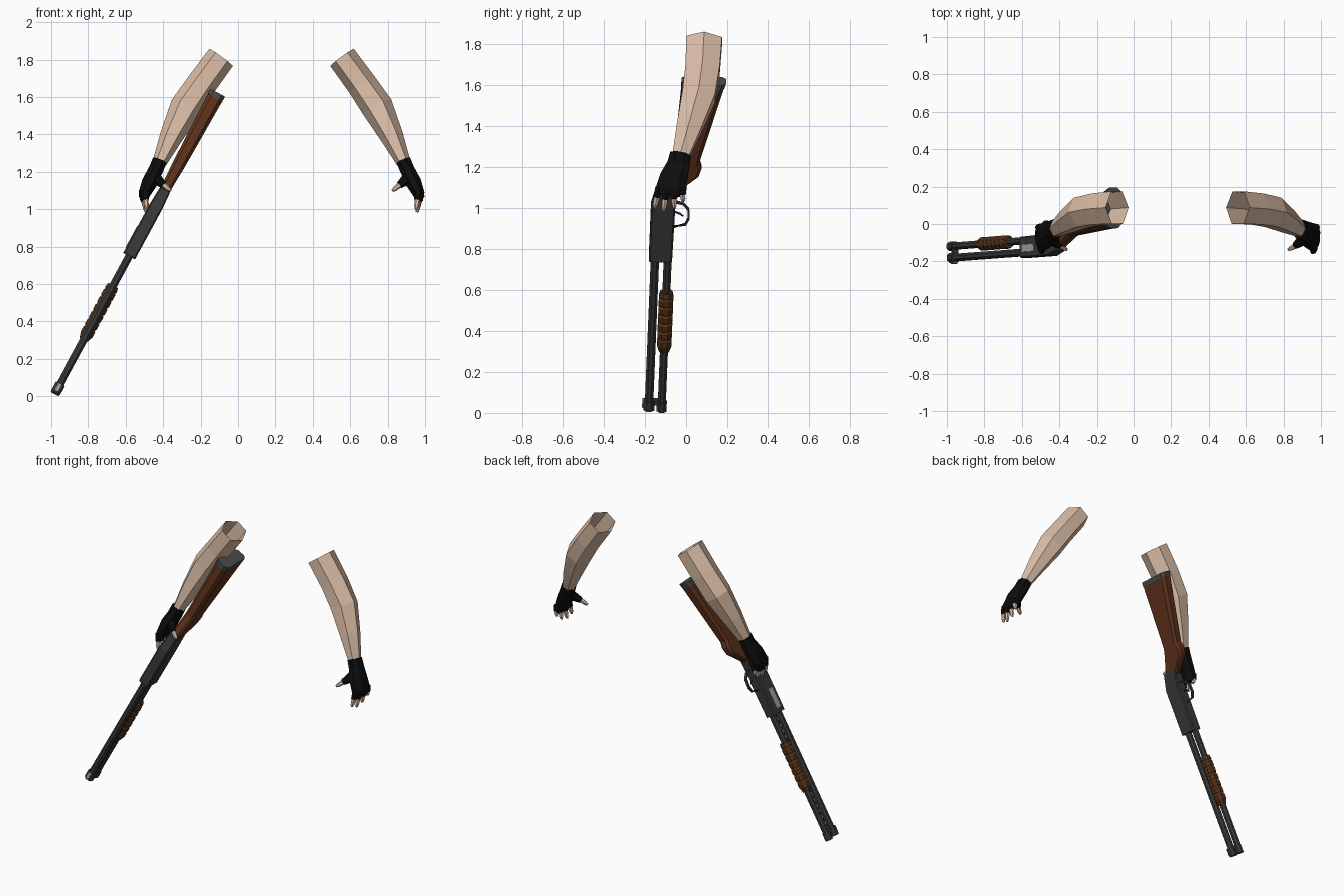
import bpy, bmesh, math
from mathutils import Vector, Matrix

cube = bpy.data.objects.get("Cube")
if cube:
    bpy.data.objects.remove(cube, do_unlink=True)


def material(name, r, g, b):
    m = bpy.data.materials.new(name)
    m.use_nodes = True
    m.diffuse_color = (r, g, b, 1)
    node = m.node_tree.nodes["Principled BSDF"]
    node.inputs["Base Color"].default_value = (r, g, b, 1)
    node.inputs["Roughness"].default_value = 0.8
    return m


skin = material("skin", 0.72, 0.52, 0.39)
black = material("black_glove", 0.004, 0.004, 0.004)
metal = material("dark_gunmetal", 0.042, 0.042, 0.042)
steel = material("light_steel", 0.4, 0.4, 0.4)
walnut = material("walnut", 0.115, 0.033, 0.012)
brown = material("grip_brown", 0.09, 0.032, 0.01)
orange = material("grip_orange", 0.27, 0.10, 0.025)
rubber = material("grey_rubber", 0.07, 0.07, 0.07)

# Gun frame: local x runs muzzle to butt, local y is the underside, local z the side
along = Vector((0.476, 0.036, 0.879)).normalized()
under = (Vector((0, 1, 0)) - along * along.y).normalized()
side = along.cross(under)
GUN = Matrix((along, under, side)).transposed().to_4x4()
GUN.translation = (-0.975, -0.181, 0.022)

# Arm frame: the two arms mirror about this plane
ARM = Matrix.Translation((0.233, 0, 0))


def skin_rings(name, rings, mats, frame, caps=True, segment_mats=None):
    """Bridge equal rings of points; segment_mats picks the material per segment."""
    bm = bmesh.new()
    loops = [[bm.verts.new(p) for p in ring] for ring in rings]
    n = len(loops[0])
    for k in range(len(loops) - 1):
        for i in range(n):
            j = (i + 1) % n
            f = bm.faces.new((loops[k][i], loops[k][j], loops[k + 1][j], loops[k + 1][i]))
            f.material_index = segment_mats[k] if segment_mats else 0
    if caps:
        bm.faces.new(loops[0])
        bm.faces.new(loops[-1]).material_index = segment_mats[-1] if segment_mats else 0
    bmesh.ops.recalc_face_normals(bm, faces=bm.faces)
    mesh = bpy.data.meshes.new(name)
    bm.to_mesh(mesh)
    bm.free()
    for m in mats:
        mesh.materials.append(m)
    ob = bpy.data.objects.new(name, mesh)
    bpy.context.collection.objects.link(ob)
    ob.matrix_world = frame
    if frame is ARM:
        ob.modifiers.new("mirror", "MIRROR").use_mirror_merge = False
    return ob


def tube(name, path, mats, frame, sides=8, phase=0.0, **kw):
    """Path entries are (x, y, z, side radius, y radius)."""
    offset = Vector((0.233, 0, 0)) if frame is ARM else Vector()
    pts = [Vector(p[:3]) - offset for p in path]
    rings = []
    for i, p in enumerate(path):
        t = (pts[min(i + 1, len(pts) - 1)] - pts[max(i - 1, 0)]).normalized()
        ref = Vector((0, 1, 0)) if abs(t.y) < 0.9 else Vector((1, 0, 0))
        v = (ref - t * ref.dot(t)).normalized()
        u = t.cross(v)
        angles = [phase + math.tau * k / sides for k in range(sides)]
        rings.append([pts[i] + u * p[3] * math.cos(a) + v * p[4] * math.sin(a) for a in angles])
    return skin_rings(name, rings, mats, frame, **kw)


def body(name, sections, mat, chamfer=0.25):
    """Chamfered block from sections (position, top, bottom, half width)."""
    rings = []
    for x, top, bottom, w in sections:
        c = chamfer * w
        half = [(top, w - c), (top + c, w), (bottom - c, w), (bottom, w - c)]
        outline = half + [(h, -s) for h, s in reversed(half)]
        rings.append([Vector((x, h, s)) for h, s in outline])
    return skin_rings(name, rings, [mat], GUN)


def rod(name, start, end, h, r, mat):
    return tube(name, [(start, h, 0, r, r), (end, h, 0, r, r)], [mat], GUN, phase=math.pi / 8)


# Barrel, magazine tube and muzzle fittings
TUBE_H = 0.062
rod("barrel", 0, 0.9, 0, 0.022, metal)
rod("magazine_tube", 0, 0.9, TUBE_H, 0.021, metal)
rod("muzzle_collar", -0.005, 0.05, 0, 0.029, metal)
rod("magazine_cap", -0.01, 0.04, TUBE_H, 0.026, metal)
body("barrel_clamp", [(0.025, 0, TUBE_H, 0.015), (0.05, 0, TUBE_H, 0.015)], metal)
body("front_sight", [(0.008, -0.033, -0.02, 0.012), (0.05, -0.033, -0.02, 0.012)], steel)

# Ribbed sliding grip
path = [(0.32, TUBE_H, 0, 0.026, 0.026), (0.355, TUBE_H, 0, 0.038, 0.038)]
stripes = [0]
for k in range(6):
    x = 0.355 + k * 0.045
    for dx, r, m in ((0.028, 0.038, 0), (0.033, 0.034, 1), (0.04, 0.034, 1), (0.045, 0.038, 1)):
        path.append((x + dx, TUBE_H, 0, r, r))
        stripes.append(m)
path.append((0.65, TUBE_H, 0, 0.032, 0.032))
stripes.append(0)
tube("sliding_grip", path, [brown, orange], GUN, phase=math.pi / 8, segment_mats=stripes)

# Receiver with ejection port, trigger and guard
body("receiver", [(0.83, -0.03, 0.083, 0.036), (1.13, -0.03, 0.088, 0.036),
                  (1.23, -0.005, 0.1, 0.03)], metal, 0.2)
port = body("ejection_port", [(0.86, 0.0, 0.04, 0.003), (0.99, 0.0, 0.04, 0.003)], steel)
port.data.transform(Matrix.Translation((0, 0, 0.036)))
guard = [(1.01, 0.08), (1.025, 0.14), (1.06, 0.156), (1.11, 0.152), (1.14, 0.125), (1.15, 0.08)]
tube("trigger_guard", [(x, h, 0, 0.012, 0.007) for x, h in guard], [metal], GUN, sides=4,
     phase=math.pi / 4)
tube("trigger", [(1.095, 0.08, 0, 0.006, 0.006), (1.085, 0.11, 0, 0.006, 0.006),
                 (1.07, 0.13, 0, 0.004, 0.004)], [metal], GUN, sides=4)

# Stock and butt pad
body("stock", [(1.2, 0.0, 0.09, 0.026), (1.255, 0.015, 0.145, 0.028), (1.3, 0.035, 0.195, 0.03),
               (1.345, 0.055, 0.208, 0.032), (1.385, 0.07, 0.197, 0.034),
               (1.795, 0.095, 0.3, 0.043)], walnut, 0.45)
body("butt_pad", [(1.795, 0.093, 0.302, 0.044), (1.825, 0.094, 0.31, 0.044)], rubber, 0.45)

# Bare forearms, open at the upper end
tube("forearms", [(0.556, 0.088, 1.812, 0.078, 0.1), (0.66, 0.08, 1.67, 0.08, 0.096),
                  (0.745, 0.062, 1.545, 0.085, 0.092), (0.822, 0.015, 1.39, 0.062, 0.07),
                  (0.885, -0.027, 1.25, 0.038, 0.046)], [skin], ARM, sides=6, caps=False)

# Fingerless gloves
tube("gloves", [(0.885, -0.027, 1.258, 0.042, 0.055), (0.905, -0.037, 1.21, 0.042, 0.058),
                (0.937, -0.06, 1.145, 0.045, 0.072), (0.965, -0.073, 1.085, 0.034, 0.08),
                (0.967, -0.077, 1.06, 0.024, 0.07)], [black], ARM, phase=math.pi / 8)

# Fingers and thumb: glove stub first, then bare tip
digits = {
    "index_fingers": [(0.963, -0.132, 1.10), (0.96, -0.142, 1.05), (0.952, -0.153, 1.0)],
    "middle_fingers": [(0.968, -0.095, 1.08), (0.965, -0.102, 1.04), (0.957, -0.11, 0.984)],
    "ring_fingers": [(0.972, -0.058, 1.08), (0.969, -0.058, 1.045), (0.96, -0.056, 0.997)],
    "little_fingers": [(0.975, -0.02, 1.10), (0.977, -0.018, 1.065), (0.968, -0.013, 1.03)],
    "thumbs": [(0.915, -0.075, 1.17), (0.862, -0.117, 1.128), (0.826, -0.138, 1.098)],
}
for name, (a, b, c) in digits.items():
    thick = 0.036 if name == "thumbs" else 0.02
    tip = Vector(b).lerp(Vector(c), 0.65)
    tube(name, [(*a, thick, thick), (*b, 0.019, 0.019), (*b, 0.015, 0.015),
                (*tip, 0.013, 0.013), (*c, 0.007, 0.007)],
         [black, skin], ARM, sides=6, segment_mats=[0, 0, 1, 1])
